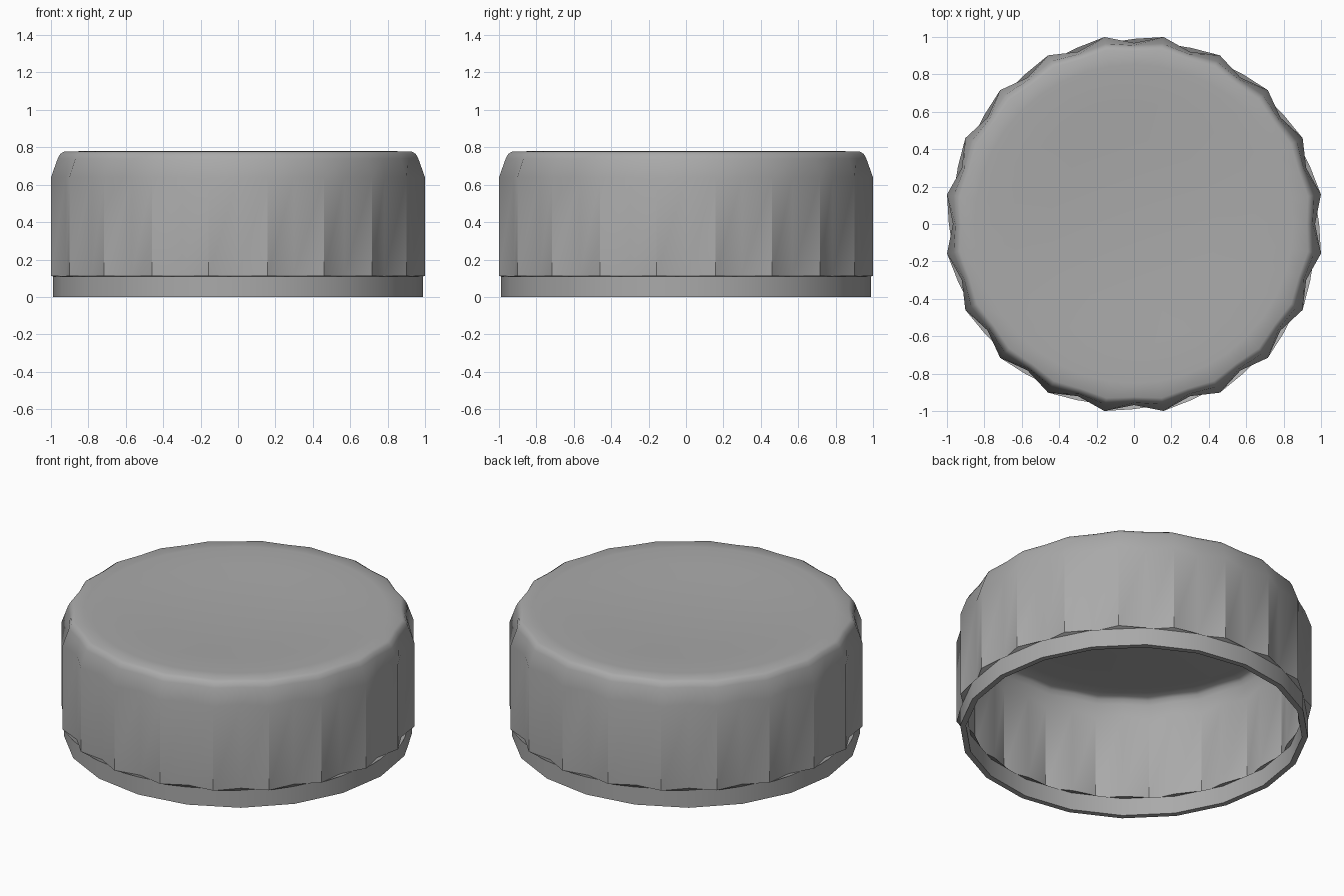
import bpy
import bmesh
import math

if "Cube" in bpy.data.objects:
    bpy.data.objects.remove(bpy.data.objects["Cube"], do_unlink=True)

RIDGES = 20
WALL = 0.033
ROOF = 0.03

# Profile rows: radius at the ridges, radius at the valleys, height
BAND = [(0.978, 0.99, 0.0), (0.978, 0.99, 0.11)]
GRIP = [(1.012, 0.968, 0.113), (1.012, 0.968, 0.64), (0.976, 0.955, 0.74),
        (0.962, 0.943, 0.765), (0.942, 0.925, 0.777)]
DISH = [(0.85, 0.85, 0.779), (0.65, 0.65, 0.772), (0.45, 0.45, 0.76),
        (0.22, 0.22, 0.753)]
outer = BAND + GRIP + DISH

# Inner skin follows the outer one at the wall thickness
inner = [(a - WALL, b - WALL, z if z < 0.7 else z - ROOF) for a, b, z in outer]


def add_ring(bm, row):
    """Closed ring that alternates between ridge and valley radius."""
    ring = []
    for i in range(RIDGES * 2):
        angle = math.pi * i / RIDGES
        radius = row[i % 2 == 0]
        ring.append(bm.verts.new((radius * math.cos(angle),
                                  radius * math.sin(angle), row[2])))
    return ring


def join_rings(bm, lower, upper):
    count = len(lower)
    for i in range(count):
        j = (i + 1) % count
        bm.faces.new((lower[i], lower[j], upper[j], upper[i]))


def close_ring(bm, ring, height):
    centre = bm.verts.new((0, 0, height))
    for i in range(len(ring)):
        bm.faces.new((ring[i], ring[(i + 1) % len(ring)], centre))


# Cap shell: inner roof, inner wall, rim, outer wall, dished top
bm = bmesh.new()
rings = [add_ring(bm, row) for row in inner[::-1] + outer]
for lower, upper in zip(rings, rings[1:]):
    join_rings(bm, lower, upper)
close_ring(bm, rings[0], 0.75 - ROOF)
close_ring(bm, rings[-1], 0.75)
bmesh.ops.recalc_face_normals(bm, faces=bm.faces[:])

mesh = bpy.data.meshes.new("screw_cap")
bm.to_mesh(mesh)
bm.free()
cap = bpy.data.objects.new("screw_cap", mesh)
bpy.context.collection.objects.link(cap)

# Grey material
grey = bpy.data.materials.new("plain_grey")
grey.use_nodes = True
colour = (0.4, 0.4, 0.4, 1)
grey.diffuse_color = colour
for node in grey.node_tree.nodes:
    if node.type == "BSDF_PRINCIPLED":
        node.inputs["Base Color"].default_value = colour
mesh.materials.append(grey)

# Soft valleys and top edge, crisp ridges
bpy.ops.object.select_all(action="DESELECT")
cap.select_set(True)
bpy.context.view_layer.objects.active = cap
bpy.ops.object.shade_smooth_by_angle(angle=math.radians(35))
